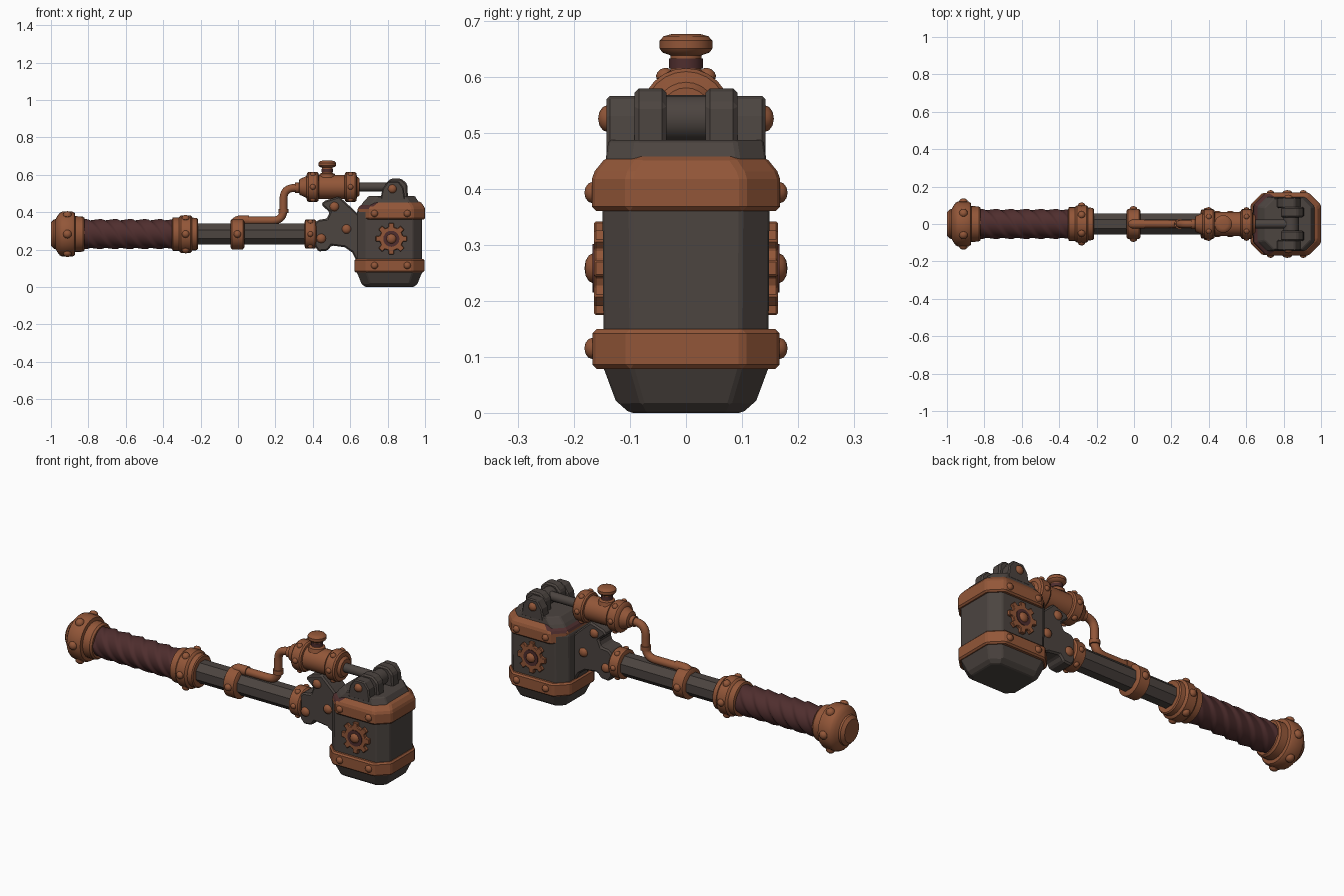
import bpy, bmesh, math
from mathutils import Vector, Matrix

if "Cube" in bpy.data.objects:
    bpy.data.objects.remove(bpy.data.objects["Cube"])


def material(name, rgb):
    m = bpy.data.materials.new(name)
    m.diffuse_color = (*rgb, 1)
    m.use_nodes = True
    m.node_tree.nodes["Principled BSDF"].inputs["Base Color"].default_value = m.diffuse_color
    return m


COPPER = material("copper", (0.29, 0.094, 0.040))
IRON = material("dark_iron", (0.072, 0.058, 0.051))
LEATHER = material("maroon_leather", (0.078, 0.027, 0.027))
AXIS_Z = 0.283   # handle axis height
TANK_Z = 0.535   # pressure tank axis height


def finish(name, bm, mat, smooth=True, bevel=0):
    bmesh.ops.recalc_face_normals(bm, faces=bm.faces)
    me = bpy.data.meshes.new(name)
    bm.to_mesh(me)
    bm.free()
    me.materials.append(mat)
    ob = bpy.data.objects.new(name, me)
    bpy.context.collection.objects.link(ob)
    if smooth:
        bpy.ops.object.select_all(action='DESELECT')
        ob.select_set(True)
        bpy.context.view_layer.objects.active = ob
        bpy.ops.object.shade_smooth_by_angle(angle=math.radians(35))
    if bevel:
        b = ob.modifiers.new("bevel", 'BEVEL')
        b.width, b.segments, b.limit_method = bevel, 1, 'ANGLE'
    return ob


def skin(bm, rings):
    """Join closed rings of points into a capped tube."""
    vs = [[bm.verts.new(p) for p in r] for r in rings]
    for a, b in zip(vs, vs[1:]):
        n = len(a)
        for i in range(n):
            bm.faces.new((a[i], a[(i + 1) % n], b[(i + 1) % n], b[i]))
    bm.faces.new(vs[0])
    bm.faces.new(vs[-1])


def lathe(name, prof, mat, origin=(0, 0, 0), axis='X', seg=24, turn=0.0, **kw):
    """Revolve (distance, radius) points round an axis."""
    o, rings = Vector(origin), []
    for t, r in prof:
        ring = []
        for i in range(seg):
            a = 2 * math.pi * i / seg + turn
            c, s = r * math.cos(a), r * math.sin(a)
            ring.append(o + Vector({'X': (t, c, s), 'Y': (c, t, s), 'Z': (c, s, t)}[axis]))
        rings.append(ring)
    bm = bmesh.new()
    skin(bm, rings)
    return finish(name, bm, mat, **kw)


def prism(name, pts, y0, y1, mat, **kw):
    """Extrude an x-z outline along y."""
    bm = bmesh.new()
    skin(bm, [[(x, y, z) for x, z in pts] for y in (y0, y1)])
    return finish(name, bm, mat, **kw)


def octa_loft(name, levels, mat, bevel):
    """Loft chamfered rectangles given as (z, x0, x1, half y, chamfer)."""
    bm = bmesh.new()
    skin(bm, [[(a + c, -h, z), (b - c, -h, z), (b, -h + c, z), (b, h - c, z),
               (b - c, h, z), (a + c, h, z), (a, h - c, z), (a, -h + c, z)]
              for z, a, b, h, c in levels])
    return finish(name, bm, mat, smooth=False, bevel=bevel)


def rivets(name, spots, r, mat=COPPER, flat=0.75):
    bm = bmesh.new()
    for p, n in spots:
        q = Vector((0, 0, 1)).rotation_difference(Vector(n)).to_matrix().to_4x4()
        bmesh.ops.create_uvsphere(bm, u_segments=12, v_segments=6, radius=r,
                                  matrix=Matrix.Translation(p) @ q @ Matrix.Diagonal((1, 1, flat, 1)))
    return finish(name, bm, mat)


def ring_spots(x, z, r, n=6):
    dirs = [(0, math.cos(2 * math.pi * i / n), math.sin(2 * math.pi * i / n)) for i in range(n)]
    return [(Vector((x, 0, z)) + Vector(d) * r, d) for d in dirs]


def pipe(name, pts, r, mat, fillet):
    """Round pipe through x-z points with rounded corners."""
    P = [Vector((x, 0, z)) for x, z in pts]
    path = [P[0]]
    for a, b, c in zip(P, P[1:], P[2:]):
        s, e = b + (a - b).normalized() * fillet, b + (c - b).normalized() * fillet
        path += [s.lerp(b, t).lerp(b.lerp(e, t), t) for t in (i / 6 for i in range(7))]
    path.append(P[-1])
    rings = []
    for i, p in enumerate(path):
        d = (path[min(i + 1, len(path) - 1)] - path[max(i - 1, 0)]).normalized()
        side = Vector((0, 1, 0))
        up = d.cross(side)
        rings.append([p + (side * math.cos(k * math.pi / 8) + up * math.sin(k * math.pi / 8)) * r
                      for k in range(16)])
    bm = bmesh.new()
    skin(bm, rings)
    return finish(name, bm, mat)


# --- Handle ---
axis = (0, 0, AXIS_Z)
lathe("pommel", [(-1, .04), (-1, .062), (-.985, .078), (-.975, .08), (-.965, .098), (-.952, .115), (-.94, .12),
                 (-.885, .12), (-.873, .113), (-.87, .096), (-.83, .094), (-.82, .086)], COPPER, axis)
rivets("pommel_rivets", ring_spots(-.912, AXIS_Z, .12), .023)
lathe("grip_collar", [(-.352, .08), (-.348, .09), (-.315, .09), (-.312, .095), (-.305, .1), (-.255, .1),
                      (-.248, .095), (-.245, .088), (-.22, .086), (-.215, .08)], COPPER, axis)
rivets("grip_collar_rivets", ring_spots(-.28, AXIS_Z, .1), .02)
lathe("shaft", [(-.25, .06), (.42, .06)], IRON, axis, seg=8, turn=math.pi / 8, smooth=False)

# Leather grip: four overlapping helical wraps
bm = bmesh.new()
rings = []
for i in range(73):
    x, ring = -.83 + .49 * i / 72, []
    for k in range(40):
        a = 2 * math.pi * k / 40
        f = (4 * (x / .32 - a / (2 * math.pi))) % 1
        r = .072 + .011 * min(f, (1 - f) * 5)
        ring.append((x, r * math.cos(a), AXIS_Z + r * math.sin(a)))
    rings.append(ring)
skin(bm, rings)
finish("leather_grip", bm, LEATHER)

# --- Pipe and its shaft clamp ---
lathe("pipe_clamp", [(-.04, .07), (-.033, .081), (.027, .081), (.034, .07)], COPPER, axis)
rivets("clamp_bolts", [((-.003, s * .081, AXIS_Z), (0, s, 0)) for s in (-1, 1)], .02)
pipe("pipe_fitting", [(-.02, .335), (-.005, .357), (.06, .357)], .025, COPPER, .015)
pipe("steam_pipe", [(.02, .355), (.243, .355), (.243, .53), (.36, .53)], .021, COPPER, .06)
lathe("pipe_collar_low", [(.395, .02), (.395, .027), (.418, .027), (.418, .02)], COPPER, (.243, 0, 0), 'Z', 16)
lathe("pipe_collar_high", [(.305, .02), (.305, .028), (.325, .028), (.325, .02)], COPPER, (0, 0, .53), 'X', 16)

# --- Pressure tank with valve and piston rod ---
tank = (0, 0, TANK_Z)
lathe("pressure_tank", [(.325, .03), (.33, .042), (.365, .058), (.37, .074), (.377, .08), (.422, .08), (.43, .074),
                        (.432, .064), (.57, .064), (.572, .074), (.58, .08), (.625, .08), (.633, .074),
                        (.636, .055), (.65, .045)], COPPER, tank)
rivets("tank_rivets", ring_spots(.4, TANK_Z, .079) + ring_spots(.602, TANK_Z, .079), .015)
lathe("valve", [(.585, .045), (.605, .04), (.61, .028), (.638, .028), (.643, .042), (.65, .047), (.664, .047),
                (.672, .04), (.676, .025)], COPPER, (.477, 0, 0), 'Z', 20)
lathe("valve_packing", [(.614, .03), (.632, .03)], LEATHER, (.477, 0, 0), 'Z', 20)
lathe("piston_rod", [(.63, .024), (.84, .024)], IRON, tank, seg=16)

# --- Neck joining shaft, tank and head ---
lathe("neck_flange", [(.355, .06), (.36, .077), (.412, .077), (.42, .068)], COPPER, axis)
rivets("neck_flange_rivets", ring_spots(.387, AXIS_Z, .076), .015)
prism("neck", [(.41, .34), (.43, .36), (.475, .365), (.49, .40), (.445, .44), (.46, .46), (.54, .485), (.60, .43),
               (.64, .39), (.68, .39), (.68, .14), (.63, .145), (.61, .185), (.57, .213), (.50, .222),
               (.48, .195), (.43, .19), (.41, .22)], -.055, .055, IRON, smooth=False, bevel=.008)
rivets("neck_rivets", [((x, s * .055, z), (0, s, 0)) for s in (-1, 1)
                       for x, z in ((.515, .43), (.58, .31), (.445, .26))], .025, flat=.6)

# --- Hammer head ---
octa_loft("head_block", [(0, .68, .94, .10, .03), (.018, .66, .96, .124, .045), (.08, .635, .985, .147, .05),
                         (.40, .635, .985, .149, .05), (.455, .67, .965, .143, .05),
                         (.487, .70, .945, .138, .05)], IRON, .005)
octa_loft("lower_band", [(.078, .622, .997, .167, .065), (.15, .622, .997, .167, .065)], COPPER, .008)
upper = octa_loft("upper_band", [(.36, .64, 1.0, .168, .065), (.425, .64, 1.0, .168, .065),
                                 (.457, .685, .975, .142, .06)], COPPER, .008)
upper.data.materials.append(LEATHER)
for f in upper.data.polygons:   # stained slope on the handle side
    if f.normal.x < -.2 and f.normal.z > .2:
        f.material_index = 1
rivets("band_rivets", [((x, s * .167, z), (0, s, 0)) for s in (-1, 1) for x in (.73, .905)
                       for z in (.115, .393)], .019)

# Gear emblem on both sides
teeth = []
for i in range(8):
    for da, r in ((-.24, .064), (-.17, .085), (.17, .085), (.24, .064)):
        a = math.pi / 4 * i + da
        teeth.append((.82 + r * math.cos(a), .258 + r * math.sin(a)))
for s, side in ((-1, "front"), (1, "back")):
    prism("gear_" + side, teeth, s * .14, s * .164, COPPER, smooth=False, bevel=.003)
    lathe("gear_recess_" + side, [(s * .16, .043), (s * .167, .043)], LEATHER, (.82, 0, .258), 'Y', 20)
    rivets("gear_hub_" + side, [((.82, s * .165, .258), (0, s, 0))], .027, flat=.6)
    # Hinge lugs holding the piston rod
    prism("outer_lug_" + side, [(.76, .46), (.772, .525), (.80, .565), (.86, .565), (.885, .53), (.895, .46)],
          s * .085, s * .142, IRON, smooth=False, bevel=.006)
    prism("inner_lug_" + side, [(.785, .46), (.785, .55), (.815, .579), (.875, .579), (.905, .55), (.91, .46)],
          s * .035, s * .092, IRON, smooth=False, bevel=.008)
    rivets("hinge_pin_" + side, [((.825, s * .14, .525), (0, s, 0))], .024, flat=.7)
lathe("rod_end", [(-.036, .042), (.036, .042)], IRON, (.84, 0, .525), 'Y', 20)
